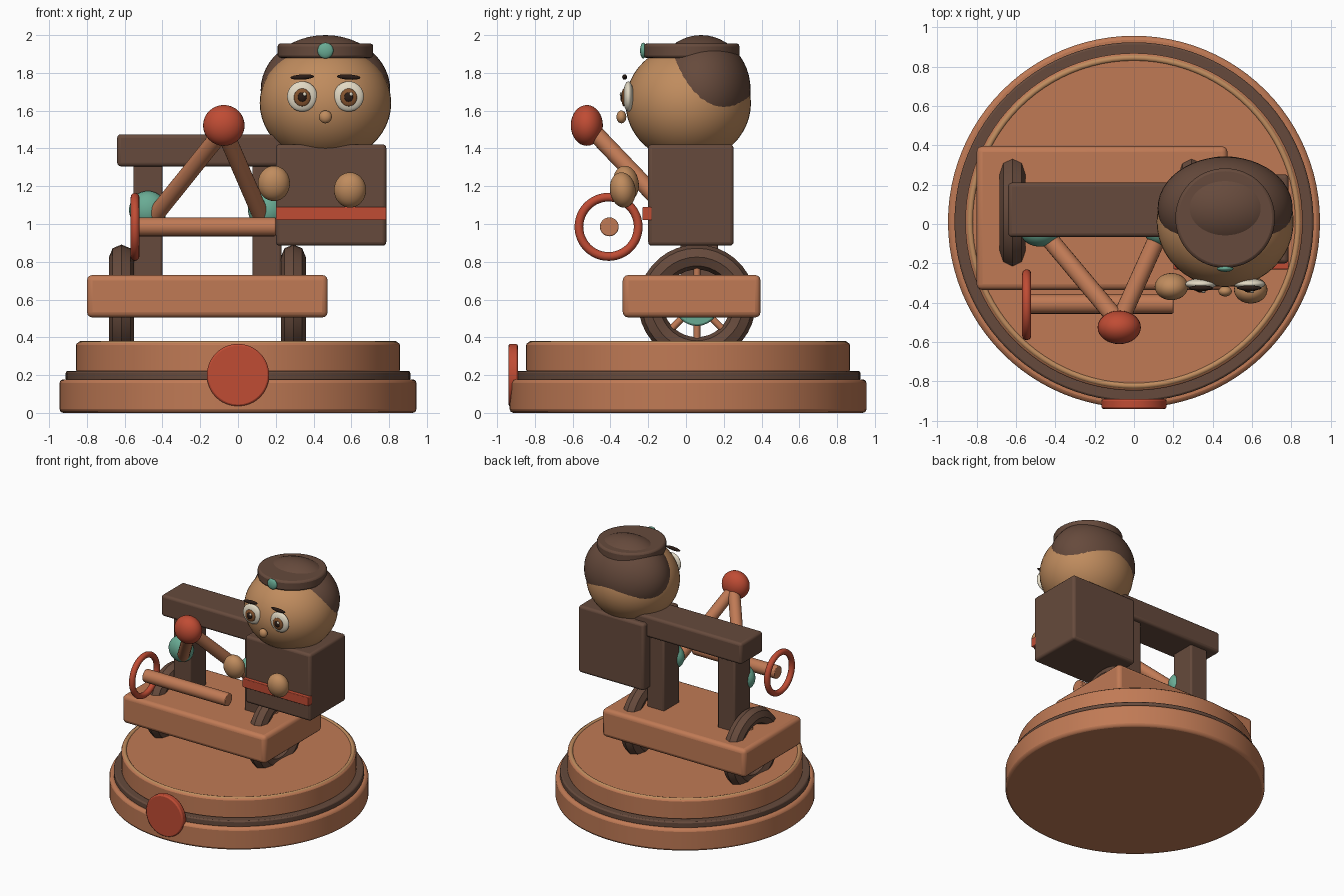
import bpy, math
from mathutils import Vector

if "Cube" in bpy.data.objects:
    bpy.data.objects.remove(bpy.data.objects["Cube"])


def make_mat(name, hexcol):
    def lin(c):
        c /= 255
        return c / 12.92 if c < 0.04045 else ((c + 0.055) / 1.055) ** 2.4
    m = bpy.data.materials.new(name)
    m.diffuse_color = (*[lin(int(hexcol[i:i + 2], 16)) for i in (0, 2, 4)], 1)
    m.use_nodes = True
    m.node_tree.nodes["Principled BSDF"].inputs["Base Color"].default_value = m.diffuse_color
    return m


WOOD = make_mat("wood", "C07A55")
DARK = make_mat("dark_wood", "664A3C")
RED = make_mat("red", "C04C34")
TEAL = make_mat("teal", "69AB94")
SKIN = make_mat("skin", "C08C5E")
CREAM = make_mat("cream", "E2D9C4")
BROWN = make_mat("iris_brown", "85542F")
BLACK = make_mat("pupil_dark", "2A1C16")


def finish(name, mat, bevel=0.0, segments=3):
    ob = bpy.context.object
    ob.name = name
    ob.data.materials.append(mat)
    bpy.ops.object.transform_apply(location=False, rotation=False, scale=True)
    bpy.ops.object.shade_smooth_by_angle(angle=math.radians(35))
    if bevel:
        b = ob.modifiers.new("bevel", "BEVEL")
        b.width, b.segments = bevel, segments
    return ob


def box(name, lo, hi, mat, bevel=0.02):
    lo, hi = Vector(lo), Vector(hi)
    bpy.ops.mesh.primitive_cube_add(size=1, location=(lo + hi) / 2)
    bpy.context.object.scale = hi - lo
    return finish(name, mat, bevel)


def ball(name, loc, radii, mat, rot=(0, 0, 0), seg=32):
    bpy.ops.mesh.primitive_uv_sphere_add(segments=seg, ring_count=seg // 2, radius=1,
                                         location=loc, rotation=rot)
    bpy.context.object.scale = radii
    return finish(name, mat)


def rod(name, a, b, r, mat, bevel=0.0, verts=24):
    a, b = Vector(a), Vector(b)
    d = b - a
    bpy.ops.mesh.primitive_cylinder_add(vertices=verts, radius=r, depth=d.length,
                                        location=(a + b) / 2,
                                        rotation=d.to_track_quat('Z', 'Y').to_euler())
    return finish(name, mat, bevel, 2)


def ring(name, loc, major, minor, mat, rot=(0, 0, 0), seg=48, mseg=12):
    bpy.ops.mesh.primitive_torus_add(major_radius=major, minor_radius=minor, location=loc,
                                     rotation=rot, major_segments=seg, minor_segments=mseg)
    ob = finish(name, mat)
    bpy.ops.object.shade_smooth()
    return ob


# Round stepped base with a plain front medallion
BY = 0.011
rod("base_lower", (0, BY, 0), (0, BY, 0.178), 0.945, WOOD, 0.02, 96)
rod("base_band", (0, BY, 0.17), (0, BY, 0.222), 0.912, DARK, 0.01, 96)
rod("base_upper", (0, BY, 0.215), (0, BY, 0.372), 0.857, WOOD, 0.012, 96)
ring("base_top_bead", (0, BY, 0.364), 0.833, 0.016, SKIN, seg=96)
rod("front_medallion", (0, -0.94, 0.2), (0, -0.89, 0.2), 0.165, RED, 0.01, 48)

# Cart body and frame, centred on CX
CX = -0.162
box("cart_bed", (-0.80, -0.335, 0.505), (0.475, 0.395, 0.73), WOOD, 0.03)
box("cross_beam", (-0.64, -0.066, 1.305), (0.316, 0.21, 1.475), DARK)
ball("throwing_ball", (-0.075, -0.525, 1.522), (0.11, 0.085, 0.108), RED)

for side, s in (("left", -1), ("right", 1)):
    px = CX + s * 0.315
    box(side + "_post", (px - 0.077, -0.03, 0.7), (px + 0.077, 0.17, 1.34), DARK, 0.012)
    ball(side + "_pivot", (px, -0.04, 1.075), (0.1, 0.075, 0.1), TEAL)
    rod(side + "_throwing_arm", (CX + s * 0.29, -0.05, 1.03), (-0.075, -0.5, 1.5), 0.045, WOOD)
    # Spoked wheel
    wx, wy, wz = CX + s * 0.455, 0.058, 0.58
    ring(side + "_wheel_rim", (wx, wy, wz), 0.245, 0.066, DARK, (0, math.pi / 2, 0), 36, 8)
    rod(side + "_wheel_hub", (wx - 0.06, wy, wz), (wx + 0.06, wy, wz), 0.12, TEAL, 0.01)
    for i in range(4):
        a = math.pi * i / 4
        d = Vector((0, math.cos(a), math.sin(a))) * 0.22
        c = Vector((wx, wy, wz))
        rod(f"{side}_wheel_spoke_{i + 1}", c - d, c + d, 0.018, WOOD, verts=12)

# Winch bar and hand wheel
rod("winch_bar", (-0.535, -0.406, 0.985), (0.2, -0.406, 0.985), 0.05, WOOD, 0.006)
ring("hand_wheel", (-0.545, -0.41, 0.985), 0.157, 0.023, RED, (0, math.pi / 2, 0))

# Operator torso, belt and hands
HX = 0.463
box("torso", (0.2, -0.2, 0.885), (0.785, 0.252, 1.422), DARK, 0.02)
box("belt", (0.2, -0.23, 1.02), (0.785, -0.18, 1.09), RED, 0.005)
ball("left_hand", (0.19, -0.318, 1.215), (0.085, 0.068, 0.094), SKIN, (0.15, 0, 0))
ball("right_hand", (0.593, -0.335, 1.18), (0.085, 0.068, 0.094), SKIN, (0.15, 0, 0))

# Head, hair and cap
ball("head", (HX, 0.012, 1.64), (0.348, 0.332, 0.312), SKIN, seg=48)
ball("hair", (HX, 0.08, 1.71), (0.343, 0.262, 0.29), DARK, seg=48)
rod("cap", (HX, 0.03, 1.878), (HX, 0.03, 1.956), 0.253, DARK, 0.015, 64)
ball("cap_gem", (HX, -0.226, 1.918), (0.042, 0.017, 0.042), TEAL)

# Face
ball("nose", (HX, -0.342, 1.567), (0.034, 0.026, 0.034), SKIN)
for side, s in (("left", -1), ("right", 1)):
    ex = HX + s * 0.123
    ball(side + "_eye", (ex, -0.305, 1.675), (0.08, 0.028, 0.08), CREAM)
    ball(side + "_iris", (ex, -0.329, 1.67), (0.044, 0.013, 0.047), BROWN)
    ball(side + "_pupil", (ex, -0.338, 1.672), (0.024, 0.01, 0.026), BLACK, seg=16)
    ball(side + "_eye_glint", (ex + 0.013, -0.345, 1.687), (0.01, 0.006, 0.01), CREAM, seg=16)
    ball(side + "_eyebrow", (ex, -0.325, 1.778), (0.063, 0.013, 0.014), BLACK,
         (0, s * 0.06, 0), 16)
